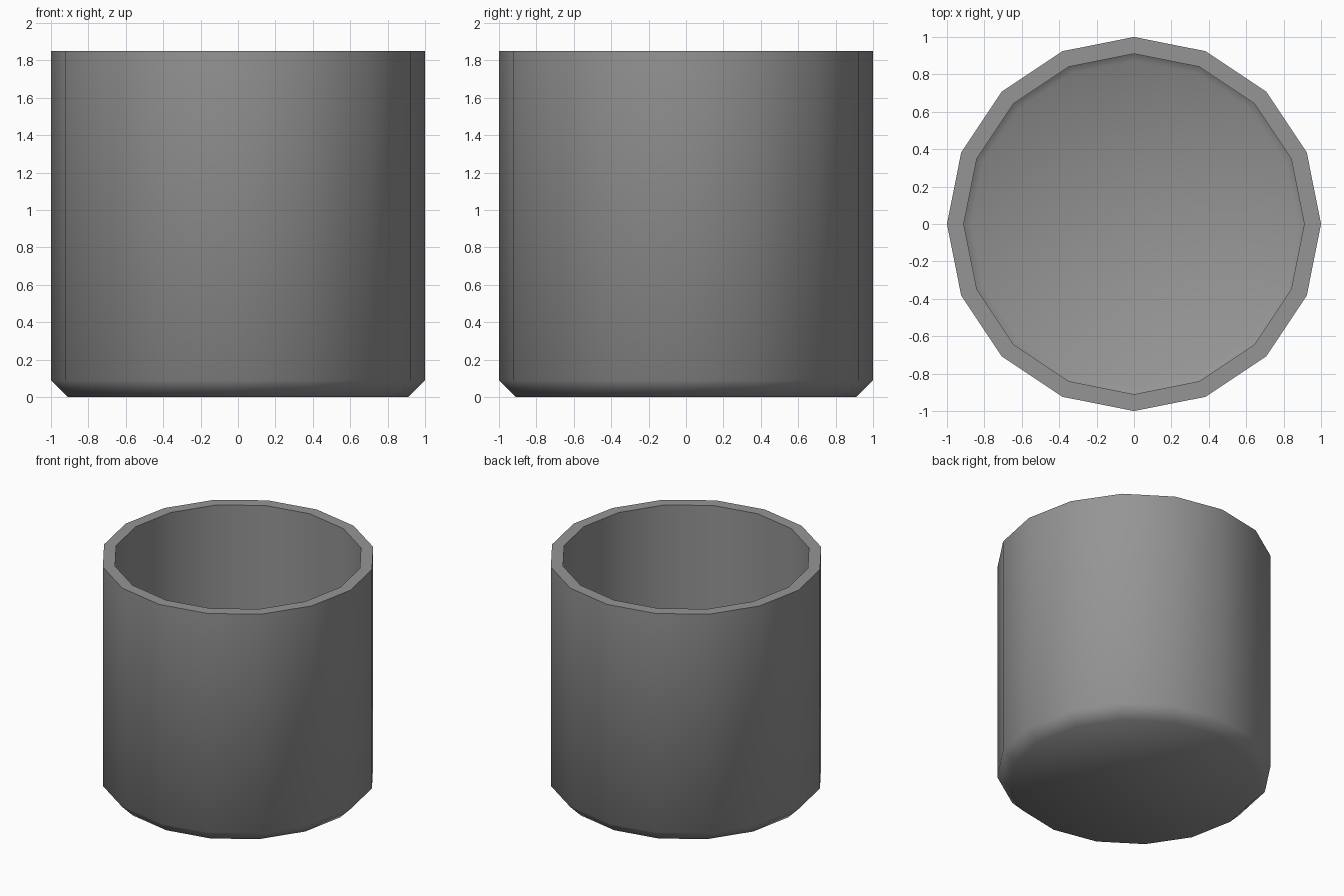
import bpy, bmesh, math

if "Cube" in bpy.data.objects:
    bpy.data.objects.remove(bpy.data.objects["Cube"])

SIDES = 16
# Cup wall profile (radius, height): outer base, outer wall, rim, inner wall, inner floor
PROFILE = [(0.91, 0.0), (1.0, 0.09), (1.0, 1.85),
           (0.91, 1.85), (0.91, 0.115), (0.873, 0.09)]

bm = bmesh.new()
rings = [[bm.verts.new((r * math.cos(2 * math.pi * i / SIDES),
                        r * math.sin(2 * math.pi * i / SIDES), z))
          for i in range(SIDES)] for r, z in PROFILE]

# Wall bands between neighbouring rings
for a, b in zip(rings, rings[1:]):
    for i in range(SIDES):
        j = (i + 1) % SIDES
        bm.faces.new((a[i], a[j], b[j], b[i]))

# Underside and inner floor
bm.faces.new(rings[0][::-1])
bm.faces.new(rings[-1])
bmesh.ops.recalc_face_normals(bm, faces=bm.faces[:])

mesh = bpy.data.meshes.new("cup")
bm.to_mesh(mesh)
bm.free()
cup = bpy.data.objects.new("cup", mesh)
bpy.context.collection.objects.link(cup)

# Dark grey colour
grey = bpy.data.materials.new("dark_grey")
grey.diffuse_color = (0.3, 0.3, 0.3, 1.0)
grey.use_nodes = True
grey.node_tree.nodes["Principled BSDF"].inputs["Base Color"].default_value = grey.diffuse_color
mesh.materials.append(grey)

# Smooth outer chamfer, crisp rim and crisp foot of the inner wall
bpy.context.view_layer.objects.active = cup
cup.select_set(True)
bpy.ops.object.shade_smooth_by_angle(angle=math.radians(50))
